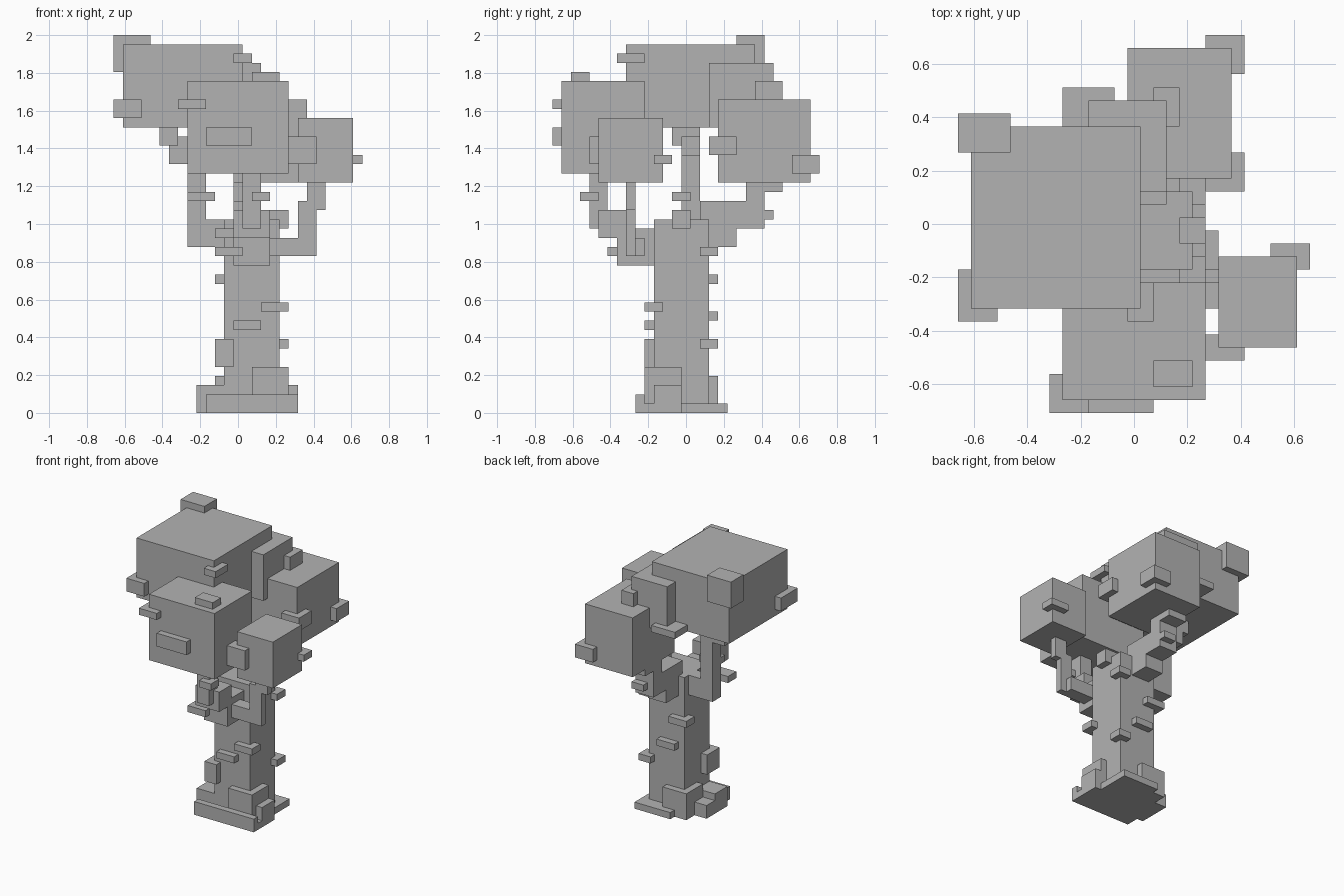
import bpy

cube = bpy.data.objects.get("Cube")
if cube:
    bpy.data.objects.remove(cube, do_unlink=True)

# Everything sits on one block grid: cell size and grid centre
UNIT = 2 / 41
CENTRE = (13.5, 14.5, 0)

grey = bpy.data.materials.new("plain_grey")
grey.use_nodes = True
colour = (0.45, 0.45, 0.45, 1)
grey.diffuse_color = colour
grey.node_tree.nodes["Principled BSDF"].inputs["Base Color"].default_value = colour


def box(name, x, y, z):
    """Add a flat-sided block spanning the given grid cells."""
    spans = (x, y, z)
    location = [((low + high) / 2 - c) * UNIT for (low, high), c in zip(spans, CENTRE)]
    bpy.ops.mesh.primitive_cube_add(size=1, location=location)
    block = bpy.context.object
    block.name = name
    block.data.name = name
    block.scale = [(high - low) * UNIT for low, high in spans]
    bpy.ops.object.transform_apply(location=False, rotation=False, scale=True)
    block.data.materials.append(grey)


# Trunk and roots
box("trunk", x=(12, 18), y=(11, 17), z=(0, 21))
box("root_front_edge", x=(10, 20), y=(9, 10), z=(0, 2))
box("root_front_slab", x=(10, 20), y=(10, 14), z=(0, 1))
box("root_front_block", x=(15, 19), y=(10, 14), z=(0, 5))
box("root_right_step", x=(18, 20), y=(11, 14), z=(0, 3))
box("root_back_slab", x=(13, 19), y=(14, 19), z=(0, 1))
box("root_back_block", x=(11, 15), y=(14, 18), z=(0, 4))
box("root_left_low", x=(9, 12), y=(13, 16), z=(0, 2))
box("root_left_high", x=(9, 12), y=(11, 14), z=(0, 3))

# Bark knots on the trunk
box("bark_knot_front_left", x=(11, 13), y=(10, 13), z=(5, 8))
box("bark_knot_front_right", x=(16, 19), y=(10, 12), z=(11, 12))
box("bark_knot_front_middle", x=(13, 16), y=(10, 12), z=(9, 10))
box("bark_knot_right_low", x=(17, 19), y=(16, 18), z=(7, 8))
box("bark_knot_right_high", x=(17, 19), y=(16, 18), z=(17, 18))
box("bark_knot_back_middle", x=(13, 16), y=(16, 18), z=(10, 11))
box("bark_knot_back_left", x=(11, 14), y=(16, 18), z=(14, 15))
box("bark_knot_left_high", x=(11, 13), y=(10, 12), z=(19, 20))
box("bark_knot_trunk_top", x=(17, 19), y=(13, 15), z=(20, 22))

# Front branch
box("front_branch_base", x=(13, 17), y=(7, 11), z=(16, 20))
box("front_branch_elbow", x=(13, 17), y=(5, 8), z=(19, 22))
box("front_branch_post", x=(14, 16), y=(4, 6), z=(20, 26))
box("front_branch_twig_low", x=(11, 14), y=(6, 8), z=(17, 18))
box("front_branch_twig_high", x=(15, 17), y=(3, 5), z=(23, 24))

# Right branch
box("right_branch_base", x=(17, 21), y=(8, 10), z=(17, 19))
box("right_branch_elbow", x=(20, 22), y=(8, 9), z=(17, 23))
box("right_branch_post", x=(21, 23), y=(8, 9), z=(22, 25))

# Left branch
box("left_branch_base", x=(8, 12), y=(14, 16), z=(18, 21))
box("left_branch_post", x=(8, 10), y=(14, 16), z=(18, 28))
box("left_branch_elbow", x=(6, 9), y=(14, 16), z=(27, 30))
box("left_branch_tip", x=(5, 7), y=(13, 16), z=(29, 31))
box("left_branch_twig", x=(8, 11), y=(13, 15), z=(23, 24))

# Back branch
box("back_branch_base", x=(13, 16), y=(16, 20), z=(18, 23))
box("back_branch_elbow", x=(13, 16), y=(20, 23), z=(20, 23))
box("back_branch_post", x=(13, 16), y=(21, 23), z=(22, 25))
box("back_branch_tip", x=(13, 16), y=(23, 25), z=(24, 25))
box("back_branch_twig", x=(14, 16), y=(22, 24), z=(21, 22))

# Leaf crowns
box("left_crown", x=(1, 14), y=(8, 22), z=(31, 40))
box("front_crown", x=(8, 19), y=(1, 10), z=(26, 36))
box("right_crown", x=(20, 26), y=(5, 12), z=(25, 32))
box("back_crown", x=(13, 21), y=(18, 28), z=(25, 34))
box("middle_crown", x=(10, 16), y=(17, 24), z=(31, 38))

# Leaf tufts on the crowns
box("left_crown_tuft_top", x=(0, 4), y=(20, 23), z=(37, 41))
box("left_crown_tuft_side", x=(0, 3), y=(7, 11), z=(32, 34))
box("left_crown_tuft_front", x=(13, 15), y=(7, 10), z=(38, 39))
box("left_crown_tuft_back", x=(8, 12), y=(21, 25), z=(31, 32))
box("front_crown_tuft_left", x=(7, 10), y=(0, 3), z=(33, 34))
box("front_crown_tuft_front", x=(10, 15), y=(0, 2), z=(29, 31))
box("front_crown_tuft_top", x=(15, 18), y=(2, 4), z=(35, 37))
box("right_crown_tuft_front", x=(19, 22), y=(4, 6), z=(27, 30))
box("right_crown_tuft_back", x=(24, 27), y=(11, 13), z=(27, 28))
box("back_crown_tuft_corner", x=(19, 22), y=(26, 29), z=(26, 28))
box("back_crown_tuft_side", x=(19, 22), y=(17, 20), z=(28, 30))
box("middle_crown_tuft", x=(15, 17), y=(22, 25), z=(34, 36))
